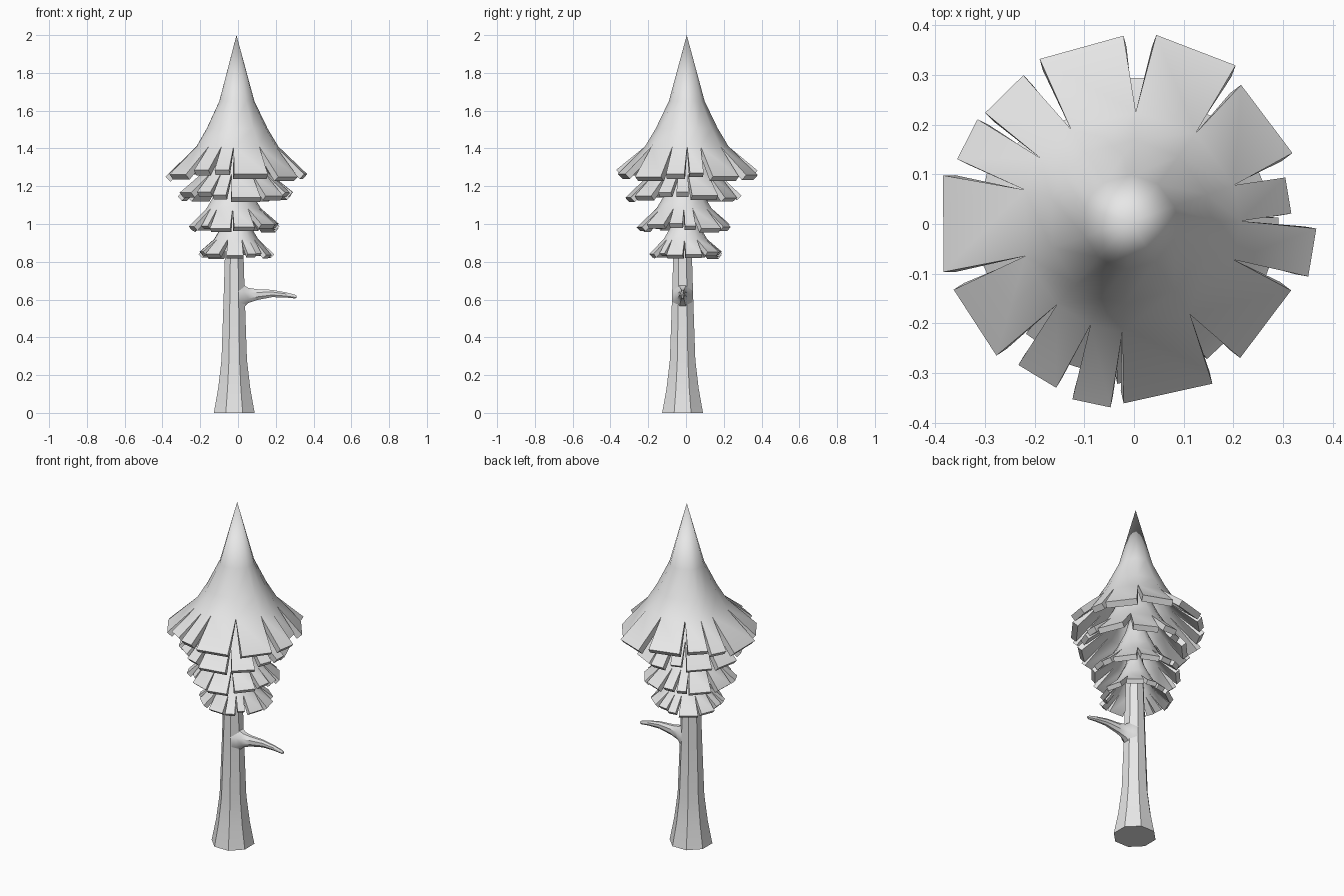
import bpy
from math import sin, cos, pi, radians
from mathutils import Vector

cube = bpy.data.objects.get("Cube")
if cube:
    bpy.data.objects.remove(cube, do_unlink=True)

grey = bpy.data.materials.new("plain_grey")
grey.use_nodes = True
GREY = (0.8, 0.8, 0.8, 1)
grey.diffuse_color = GREY
grey.node_tree.nodes["Principled BSDF"].inputs["Base Color"].default_value = GREY


def make(name, verts, faces, thickness=0):
    mesh = bpy.data.meshes.new(name)
    mesh.from_pydata(verts, [], faces)
    mesh.materials.append(grey)
    obj = bpy.data.objects.new(name, mesh)
    bpy.context.collection.objects.link(obj)
    bpy.ops.object.select_all(action='DESELECT')
    obj.select_set(True)
    bpy.context.view_layer.objects.active = obj
    if thickness:
        shell = obj.modifiers.new("shell", 'SOLIDIFY')
        shell.thickness = thickness
        shell.offset = -1
        bpy.ops.object.modifier_apply(modifier=shell.name)
    bpy.ops.object.shade_smooth_by_angle(angle=radians(35))
    return obj


def loft(name, rings):
    """Closed tube through rings of equal point count, listed along the axis."""
    n = len(rings[0])
    verts = [v for ring in rings for v in ring]
    faces = [(k * n + i, k * n + (i + 1) % n, (k + 1) * n + (i + 1) % n, (k + 1) * n + i)
             for k in range(len(rings) - 1) for i in range(n)]
    faces.append(tuple(reversed(range(n))))
    faces.append(tuple(range(len(verts) - n, len(verts))))
    return make(name, verts, faces)


CENTRE = Vector((-0.02, -0.018, 0))
TURN = [2 * pi * (i + 0.5) / 8 for i in range(8)]

# Flared eight-sided trunk: height, radius
trunk = [(0, 0.117), (0.13, 0.092), (0.28, 0.073), (0.6, 0.061), (0.85, 0.053), (1.3, 0.04)]
loft("trunk", [[CENTRE + Vector((r * cos(a), r * sin(a), z)) for a in TURN]
               for z, r in trunk])

# Bare side branch: x, height, radius
branch = [(0.0, 0.615, 0.08), (0.03, 0.618, 0.064), (0.055, 0.622, 0.043), (0.1, 0.626, 0.031),
          (0.18, 0.632, 0.021), (0.25, 0.625, 0.015), (0.3, 0.616, 0.011), (0.31, 0.614, 0.006)]
loft("side_branch", [[(x, CENTRE.y + 0.75 * r * cos(a), z + r * sin(a)) for a in TURN]
                     for x, z, r in branch])

# Shingle slabs round a foliage tier: start angle, end angle, tip radius
slabs = [(3, 16, 0.325), (23, 51, 0.355), (56, 82, 0.38), (92, 119, 0.375),
         (126, 143, 0.365), (146, 160, 0.37), (166, 195, 0.388), (201, 225, 0.38),
         (232, 246, 0.365), (252, 264, 0.375), (268, 297, 0.365), (309, 337, 0.352),
         (343, 358, 0.375)]
# Cone part of a tier: radius, height above the slab tips
cone = [(0.222, 0.14), (0.165, 0.235), (0.095, 0.38)]
APEX = 0.73


def foliage(name, tip_z, scale, spin, centre):
    n = len(slabs)
    notch = []
    for i in range(n):
        before = slabs[i - 1][1] - (360 if i == 0 else 0)
        notch.append((before + slabs[i][0]) / 2)

    def point(angle, r, h):
        a = radians(angle + spin)
        return (centre[0] + scale * r * cos(a), centre[1] + scale * r * sin(a),
                tip_z + scale * h)

    verts = [point(a, r, h) for r, h in cone for a in notch]
    faces = [(k * n + i, k * n + (i + 1) % n, (k + 1) * n + (i + 1) % n, (k + 1) * n + i)
             for k in range(len(cone) - 1) for i in range(n)]
    # pointed top
    verts.append((centre[0], centre[1], tip_z + scale * APEX))
    top, last = len(verts) - 1, (len(cone) - 1) * n
    faces += [(last + i, last + (i + 1) % n, top) for i in range(n)]
    # sloping slabs separated by V-shaped notches
    for i, (a, b, r) in enumerate(slabs):
        drop = 0.02 * sin(5 * i)
        k = len(verts)
        verts += [point(a, r, drop), point(b, r, drop)]
        faces.append((i, k, k + 1, (i + 1) % n))
    make(name, verts, faces, 0.036 * scale ** 0.5)


# Foliage tiers: name, slab tip height, scale, spin, centre
foliage("foliage_top", 1.27, 1.0, 0, (-0.008, 0.004))
foliage("foliage_upper", 1.155, 0.81, 100, (-0.012, -0.008))
foliage("foliage_middle", 0.99, 0.66, 215, (-0.025, -0.01))
foliage("foliage_lower", 0.845, 0.53, 305, (-0.01, -0.005))
